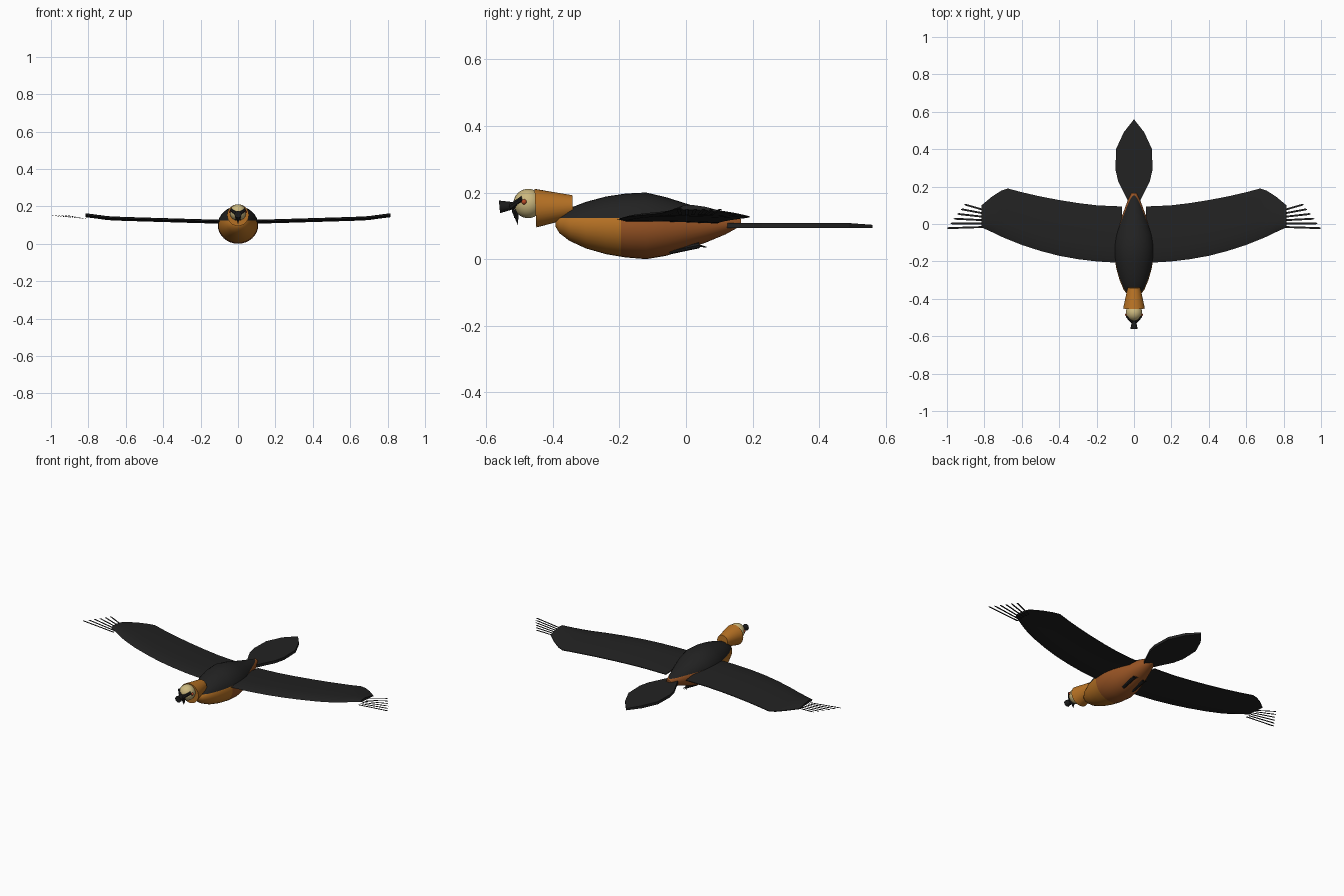
import bpy, bmesh, math
from mathutils import Vector, Matrix

if "Cube" in bpy.data.objects:
    bpy.data.objects.remove(bpy.data.objects["Cube"])


def material(name, rgb):
    m = bpy.data.materials.new(name)
    m.diffuse_color = (*rgb, 1)
    m.use_nodes = True
    m.node_tree.nodes["Principled BSDF"].inputs["Base Color"].default_value = m.diffuse_color
    return m


BLACK = material("charcoal feathers", (0.016, 0.016, 0.016))
ORANGE = material("rust orange", (0.48, 0.17, 0.018))
BROWN = material("belly brown", (0.32, 0.09, 0.018))
CREAM = material("cream", (0.60, 0.48, 0.21))
DARK = material("beak black", (0.012, 0.012, 0.012))
RED = material("eye red", (0.50, 0.07, 0.02))


def make(name, bm, mats, smooth=35):
    bmesh.ops.recalc_face_normals(bm, faces=bm.faces)
    me = bpy.data.meshes.new(name)
    bm.to_mesh(me)
    bm.free()
    for m in mats:
        me.materials.append(m)
    ob = bpy.data.objects.new(name, me)
    bpy.context.collection.objects.link(ob)
    if smooth:
        bpy.ops.object.select_all(action='DESELECT')
        ob.select_set(True)
        bpy.context.view_layer.objects.active = ob
        bpy.ops.object.shade_smooth_by_angle(angle=math.radians(smooth))
    return ob


def loft(bm, rings):
    """Skin a list of equal-length point rings and cap both ends."""
    vs = [[bm.verts.new(p) for p in r] for r in rings]
    n = len(vs[0])
    for a, b in zip(vs, vs[1:]):
        for i in range(n):
            bm.faces.new((a[i], a[(i + 1) % n], b[(i + 1) % n], b[i]))
    bm.faces.new(vs[0])
    bm.faces.new(vs[-1])


def cone(bm, a, b, r1, r2, seg=12):
    a, b = Vector(a), Vector(b)
    d = b - a
    mat = Matrix.Translation((a + b) / 2) @ d.to_track_quat('Z', 'Y').to_matrix().to_4x4()
    bmesh.ops.create_cone(bm, cap_ends=True, segments=seg, radius1=r1, radius2=r2,
                          depth=d.length, matrix=mat)


def ball(bm, c, r, u=24, v=16):
    bmesh.ops.create_uvsphere(bm, u_segments=u, v_segments=v, radius=r,
                              matrix=Matrix.Translation(c))


# Body: lofted ellipses (y, bottom z, top z, half width)
SECTIONS = [(-0.392, 0.098, 0.122, 0.012), (-0.38, 0.078, 0.133, 0.034),
            (-0.35, 0.055, 0.153, 0.056), (-0.30, 0.032, 0.172, 0.077),
            (-0.24, 0.015, 0.188, 0.094), (-0.18, 0.005, 0.197, 0.105),
            (-0.12, 0.0, 0.2, 0.108), (-0.06, 0.010, 0.186, 0.099),
            (0.0, 0.028, 0.167, 0.08), (0.06, 0.050, 0.149, 0.058),
            (0.12, 0.075, 0.133, 0.036), (0.165, 0.1, 0.121, 0.014)]
bm = bmesh.new()
rings = []
for y, lo, hi, w in SECTIONS:
    rings.append([(w * math.cos(t), y, (lo + hi) / 2 + (hi - lo) / 2 * math.sin(t))
                  for t in [2 * math.pi * i / 32 for i in range(32)]])
loft(bm, rings)
for co, no in (((0, 0, 0.124), (0, 0, 1)), ((0, -0.195, 0), (0, 1, 0))):
    bmesh.ops.bisect_plane(bm, geom=bm.verts[:] + bm.edges[:] + bm.faces[:],
                           plane_co=co, plane_no=no)
for f in bm.faces:
    c = f.calc_center_median()
    f.material_index = 0 if c.z > 0.124 else (1 if c.y < -0.195 else 2)
make("body", bm, [BLACK, ORANGE, BROWN])

# Neck ruff
bm = bmesh.new()
cone(bm, (0, -0.452, 0.153), (0, -0.34, 0.158), 0.058, 0.034, 32)
make("neck", bm, [ORANGE])

# Head
bm = bmesh.new()
ball(bm, (0, -0.474, 0.167), 0.044)
make("head", bm, [CREAM])

# Beak flaring forward, with a hooked lower tip
bm = bmesh.new()
cone(bm, (0, -0.56, 0.157), (0, -0.505, 0.162), 0.019, 0.008)
make("beak", bm, [DARK])

# Beard bristles hanging below the beak
bm = bmesh.new()
cone(bm, (0, -0.512, 0.145), (0, -0.505, 0.103), 0.011, 0.0, 8)
for s in (-1, 1):
    cone(bm, (s * 0.008, -0.515, 0.148), (s * 0.012, -0.515, 0.122), 0.008, 0.0, 8)
make("beard", bm, [DARK])

# Face mask bars and eyes
bm = bmesh.new()
for s in (-1, 1):
    cone(bm, (s * 0.006, -0.523, 0.158), (s * 0.037, -0.492, 0.181), 0.011, 0.009, 8)
make("eye_mask", bm, [DARK])
bm = bmesh.new()
for s in (-1, 1):
    ball(bm, (s * 0.040, -0.486, 0.172), 0.008, 12, 8)
make("eyes", bm, [RED])

# Wings: stations (x, leading y, trailing y, leading z)
WING = [(0.065, -0.205, 0.094, 0.119), (0.12, -0.205, 0.096, 0.120),
        (0.2, -0.2, 0.1, 0.122), (0.3, -0.188, 0.112, 0.125),
        (0.4, -0.170, 0.128, 0.128), (0.5, -0.144, 0.147, 0.131),
        (0.6, -0.112, 0.170, 0.134), (0.675, -0.082, 0.19, 0.137),
        (0.71, -0.067, 0.178, 0.140), (0.76, -0.043, 0.146, 0.147),
        (0.815, -0.018, 0.1, 0.154)]
# chord fraction and height across the wing section
TOP = [(0, 0), (0.08, 0.007), (0.3, 0.009), (0.65, 0.003), (1, -0.008)]
LOW = [(1, -0.012), (0.65, -0.008), (0.3, -0.006), (0.08, -0.006)]
for s, side in ((1, "right"), (-1, "left")):
    bm = bmesh.new()
    loft(bm, [[(s * x, a + (b - a) * t, z + h) for t, h in TOP + LOW]
              for x, a, b, z in WING])
    make(side + "_wing", bm, [BLACK])

    # Finger feathers: flat blades fanning from the wing tip
    bm = bmesh.new()
    for i in range(6):
        y0, y1 = -0.016 + 0.018 * i, -0.022 + 0.025 * i
        x1 = 1.0 - 0.018 * i
        z0, z1 = 0.132, 0.15
        pts = [(0.80, y0 - 0.005, z0), (x1 - 0.01, y1 - 0.005, z1), (x1, y1, z1),
               (x1 - 0.01, y1 + 0.005, z1), (0.80, y0 + 0.005, z0)]
        bm.faces.new([bm.verts.new((s * x, y, z)) for x, y, z in pts])
    make(side + "_finger_feathers", bm, [BLACK], 0)

# Wedge tail: thin plate with a pointed end
HALF = [(0.022, 0.10), (0.05, 0.16), (0.085, 0.23), (0.099, 0.29), (0.096, 0.40),
        (0.055, 0.49)]
outline = HALF + [(0, 0.56)] + [(-x, y) for x, y in reversed(HALF)]
bm = bmesh.new()
loft(bm, [[(x, y, z - (0.006 * max(0, (y - 0.48) / 0.08) if z > 0.1 else 0))
           for x, y in outline] for z in (0.093, 0.109)])
make("tail", bm, [BLACK], 0)

# Tucked legs with toes
for s, side in ((1, "right"), (-1, "left")):
    bm = bmesh.new()
    cone(bm, (s * 0.032, -0.05, 0.024), (s * 0.032, 0.04, 0.042), 0.010, 0.009, 8)
    for dx in (-0.012, 0, 0.012):
        cone(bm, (s * 0.032, 0.03, 0.042), (s * 0.032 + dx, 0.062, 0.036), 0.005, 0.001, 6)
    make(side + "_leg", bm, [DARK])
